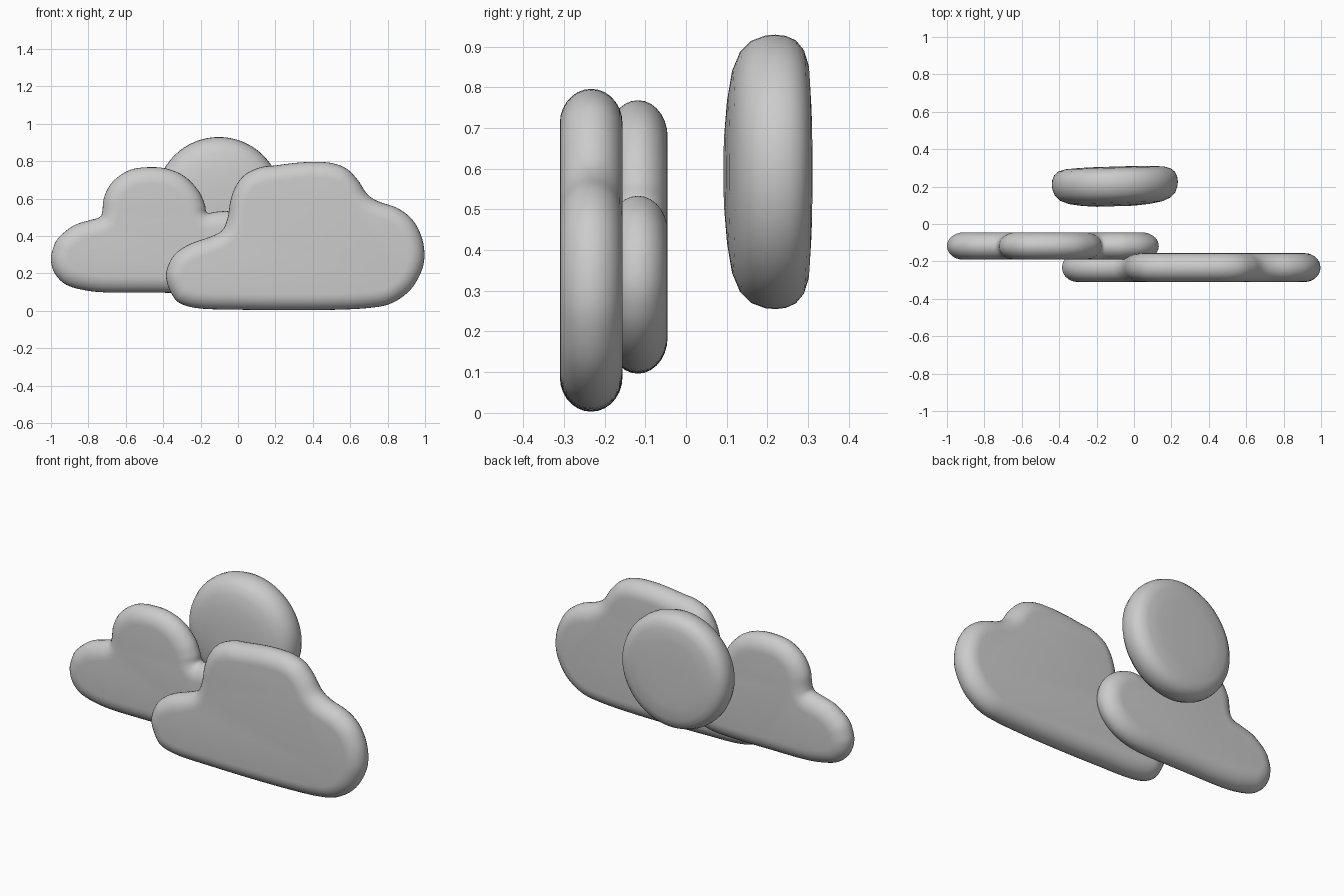
import bpy, bmesh, math
from mathutils import Vector

if "Cube" in bpy.data.objects:
    bpy.data.objects.remove(bpy.data.objects["Cube"])


def finish(name, bm):
    bmesh.ops.recalc_face_normals(bm, faces=bm.faces[:])
    mesh = bpy.data.meshes.new(name)
    bm.to_mesh(mesh)
    bm.free()
    for p in mesh.polygons:
        p.use_smooth = True
    obj = bpy.data.objects.new(name, mesh)
    bpy.context.collection.objects.link(obj)
    return obj


def bridge(bm, rings):
    for a, b in zip(rings, rings[1:]):
        n = len(a)
        for i in range(n):
            j = (i + 1) % n
            bm.faces.new((a[i], a[j], b[j], b[i]))


def smooth_loop(pts, steps=5):
    # closed spline through the outline points
    pts = [Vector(p) for p in pts]
    n, out = len(pts), []
    for i in range(n):
        a, b, c, d = (pts[(i + k) % n] for k in (-1, 0, 1, 2))
        for s in range(steps):
            t = s / steps
            out.append(0.5 * (2 * b + (c - a) * t + (2 * a - 5 * b + 4 * c - d) * t * t
                              + (3 * b - a - 3 * c + d) * t ** 3))
    return out


def cloud(name, outline, y, half, inset):
    # pillow-edged slab: the counter-clockwise outline is inset towards both faces
    loop = smooth_loop(outline)
    n = len(loop)
    inward = []
    for i in range(n):
        t = (loop[(i + 2) % n] - loop[i - 2]).normalized()
        inward.append(Vector((-t.y, t.x)))
    bm = bmesh.new()
    rings = []
    for k in range(15):
        a = math.pi * (k / 14 - 0.5)
        d = inset * (1 - math.cos(a))
        rings.append([bm.verts.new((p.x + v.x * d, y + half * math.sin(a), p.y + v.y * d))
                      for p, v in zip(loop, inward)])
    bridge(bm, rings)
    bm.faces.new(rings[0])
    bm.faces.new(rings[-1])
    return finish(name, bm)


# Large front cloud
cloud("front_cloud", [
    (-.385, .18), (-.36, .10), (-.31, .04), (-.2, .012), (0, .006), (.25, .003), (.5, .005),
    (.7, .015), (.82, .04), (.92, .11), (.98, .21), (.997, .30), (.98, .40), (.93, .49),
    (.85, .55), (.75, .585), (.69, .625), (.64, .70), (.58, .76), (.50, .79), (.40, .796),
    (.3, .79), (.2, .777), (.12, .767), (.04, .73), (-.01, .67), (-.04, .59), (-.055, .50),
    (-.085, .43), (-.15, .395), (-.25, .36), (-.33, .31), (-.37, .25)],
    -.233, .077, .085)

# Smaller cloud behind it
cloud("rear_cloud", [
    (-1.0, .27), (-.98, .2), (-.92, .14), (-.82, .11), (-.7, .098), (-.5, .097), (-.3, .097),
    (-.12, .105), (0, .14), (.08, .2), (.122, .27), (.132, .34), (.11, .42), (.05, .49),
    (-.04, .53), (-.11, .53), (-.165, .525), (-.178, .57), (-.21, .64), (-.28, .715),
    (-.37, .757), (-.47, .768), (-.58, .752), (-.67, .69), (-.715, .61), (-.726, .53),
    (-.74, .5), (-.79, .485), (-.88, .455), (-.96, .39), (-.99, .33)],
    -.118, .073, .09)

# Sun disc: lathed pillow profile (radius, depth)
profile = [(.10, -.11), (.18, -.103), (.25, -.091), (.295, -.072), (.322, -.045), (.335, -.01),
           (.337, .015), (.334, .04), (.323, .065), (.30, .084), (.265, .095), (.19, .1), (.10, .102)]
bm = bmesh.new()
N = 64
bridge_rings = [[bm.verts.new((r * math.cos(2 * math.pi * i / N), d, r * math.sin(2 * math.pi * i / N)))
                 for i in range(N)] for r, d in profile]
bridge(bm, bridge_rings)
bm.faces.new(bridge_rings[0])
bm.faces.new(bridge_rings[-1])
sun = finish("sun_disc", bm)
sun.location = (-.102, .205, .592)
sun.rotation_euler = (0, 0, .03)
